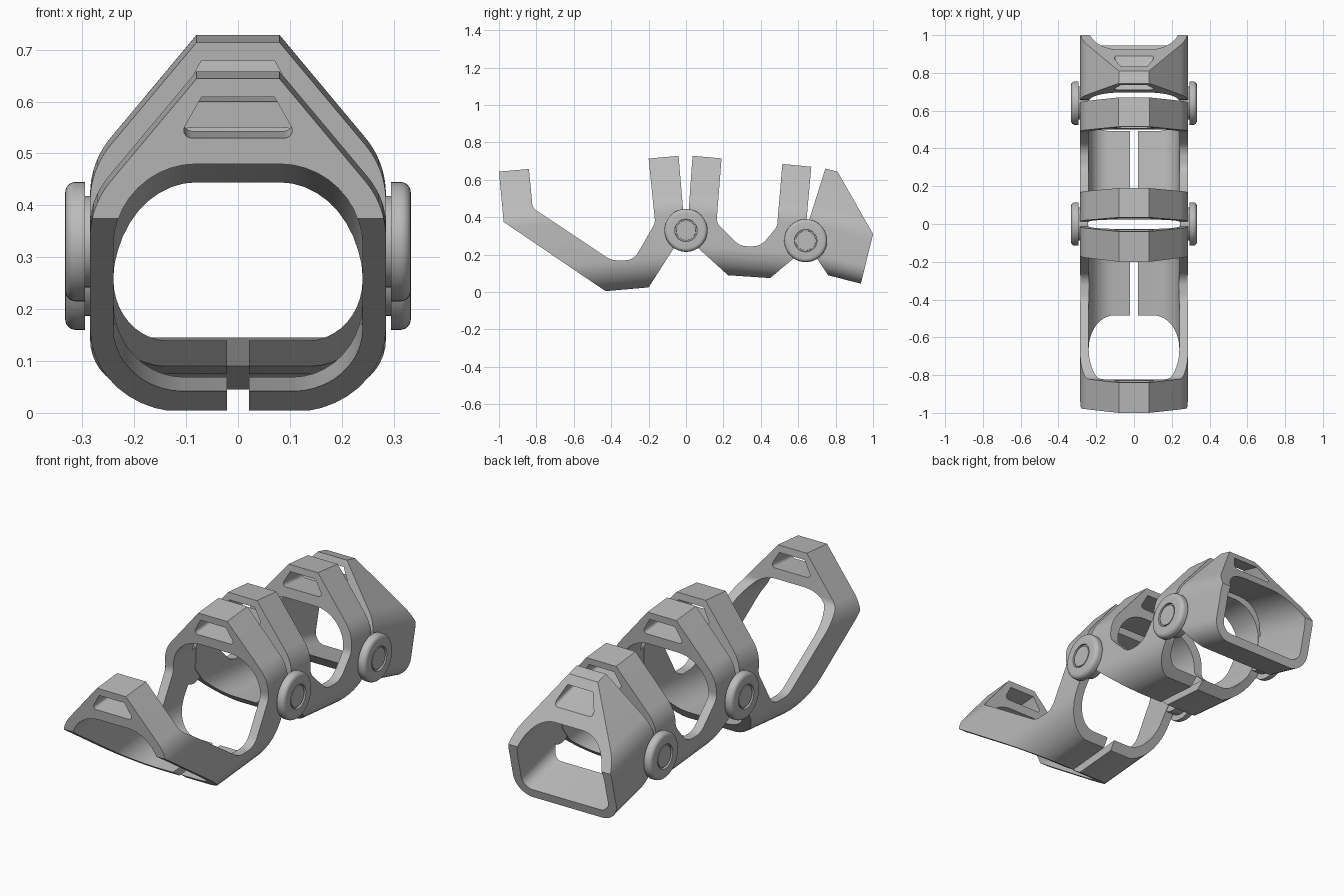
import bpy, bmesh, math
from mathutils import Vector, Matrix

cube = bpy.data.objects.get("Cube")
if cube:
    bpy.data.objects.remove(cube)

grey = bpy.data.materials.new("plain grey")
grey.use_nodes = True
COLOUR = (0.5, 0.5, 0.5, 1)
grey.diffuse_color = COLOUR
grey.node_tree.nodes["Principled BSDF"].inputs["Base Color"].default_value = COLOUR


def make_object(name, bm):
    bmesh.ops.recalc_face_normals(bm, faces=bm.faces)
    mesh = bpy.data.meshes.new(name)
    bm.to_mesh(mesh)
    bm.free()
    mesh.materials.append(grey)
    ob = bpy.data.objects.new(name, mesh)
    bpy.context.collection.objects.link(ob)
    return ob


def rounded(corners, steps=10):
    """Outline from (a, b[, radius]) corners, with arcs where a radius is given."""
    out = []
    for i, c in enumerate(corners):
        p = Vector(c[:2])
        r = c[2] if len(c) > 2 else 0
        if not r:
            out.append(p)
            continue
        u = (Vector(corners[i - 1][:2]) - p).normalized()
        v = (Vector(corners[(i + 1) % len(corners)][:2]) - p).normalized()
        half = math.acos(u.dot(v)) / 2
        centre = p + (u + v).normalized() * (r / math.sin(half))
        reach = r / math.tan(half)
        first = p + u * reach - centre
        last = p + v * reach - centre
        a0 = math.atan2(first.y, first.x)
        turn = math.atan2(last.y, last.x) - a0
        turn = (turn + math.pi) % math.tau - math.pi
        for k in range(steps + 1):
            a = a0 + turn * k / steps
            out.append(centre + Vector((math.cos(a), math.sin(a))) * r)
    return out


def prism(name, outline, place, depth):
    """Extrude an outline; place(a, b, d) maps it into space."""
    bm = bmesh.new()
    rings = [[bm.verts.new(place(p.x, p.y, d)) for p in outline] for d in depth]
    for ring in rings:
        bm.faces.new(ring)
    n = len(outline)
    for i in range(n):
        j = (i + 1) % n
        bm.faces.new((rings[0][i], rings[0][j], rings[1][j], rings[1][i]))
    return make_object(name, bm)


def boolean(target, tool, operation):
    mod = target.modifiers.new("cut", "BOOLEAN")
    mod.operation, mod.solver, mod.object = operation, "EXACT", tool
    bpy.context.view_layer.update()
    bpy.context.view_layer.objects.active = target
    bpy.ops.object.modifier_apply(modifier=mod.name)
    bpy.data.objects.remove(tool)


def smooth(ob):
    bpy.ops.object.select_all(action="DESELECT")
    ob.select_set(True)
    bpy.context.view_layer.objects.active = ob
    bpy.ops.object.shade_smooth_by_angle(angle=math.radians(30))


def mirrored(right_half):
    return right_half + [(-c[0],) + tuple(c[1:]) for c in reversed(right_half)]


WALL = 0.045


def segment(name, side, hinge, tilt, bottom, radius, slit=True):
    """A shell: side profile crossed with a tilted, hollow cross-section."""
    frame = Matrix.Translation((0, *hinge)) @ Matrix.Rotation(math.radians(tilt), 4, "X")
    along = lambda a, b, d: frame @ Vector((a, d, b))
    across = lambda a, b, d: Vector((d, a, b))
    span = (-1.5, 1.5)
    outer = mirrored([(0.08, 0.40), (0.285, 0.154, 0.17), (0.285, bottom, radius)])
    hole = mirrored([(0.24, 0.235, 0.16), (0.24, bottom + WALL, radius - WALL)])
    window = mirrored([(0.07, 0.365), (0.115, 0.285, 0.015)])
    body = prism(name, rounded(side), across, (-0.5, 0.5))
    boolean(body, prism("section", rounded(outer), along, span), "INTERSECT")
    boolean(body, prism("hollow", rounded(hole), along, span), "DIFFERENCE")
    boolean(body, prism("window", rounded(window), along, span), "DIFFERENCE")
    if slit:
        gap = mirrored([(0.021, bottom + 0.08), (0.021, bottom - 0.1)])
        boolean(body, prism("slit", rounded(gap), along, span), "DIFFERENCE")
    smooth(body)


HINGE_1, HINGE_2 = (0.0, 0.33), (0.64, 0.275)

# Front shell with the raised arch
segment("front_shell", [
    (-1, 0.645), (-0.84, 0.66), (-0.82, 0.45, 0.05), (-0.40, 0.17, 0.1),
    (-0.28, 0.17, 0.08), (-0.165, 0.37, 0.06), (-0.2, 0.715), (-0.04, 0.73),
    (-0.012, 0.40), (-0.008, 0.31), (-0.065, 0.235), (-0.2, 0.025),
    (-0.43, 0.005), (-0.975, 0.375)], HINGE_1, 5, -0.29, 0.18)

# Middle shell with two arches
segment("middle_shell", [
    (0.035, 0.73), (0.19, 0.715), (0.163, 0.37, 0.06), (0.29, 0.245, 0.09),
    (0.40, 0.245, 0.09), (0.487, 0.35, 0.06), (0.515, 0.685), (0.67, 0.67),
    (0.642, 0.36), (0.632, 0.26), (0.575, 0.18), (0.45, 0.075),
    (0.225, 0.09), (0.065, 0.235), (0.008, 0.31), (0.012, 0.40)],
    HINGE_1, -5, -0.22, 0.15)

# Rear shell with the sloping top
segment("rear_shell", [
    (0.745, 0.66), (0.81, 0.645), (1, 0.31), (0.935, 0.045), (0.76, 0.09),
    (0.70, 0.18), (0.648, 0.26), (0.66, 0.39)],
    HINGE_2, -14.5, -0.15, 0.10, slit=False)


def hinge_disc(name, centre, sign):
    # Lathe profile as (distance from the middle, radius)
    rim = [(0.313 + 0.02 * math.sin(t), 0.095 + 0.02 * math.cos(t))
           for t in [math.pi / 2 * (1 - k / 6) for k in range(7)]]
    profile = [(0.33, 0), (0.33, 0.052), (0.322, 0.053), (0.322, 0.059),
               (0.333, 0.060)] + rim + [(0.295, 0.115), (0.295, 0.088),
               (0.243, 0.088), (0.243, 0)]
    bm = bmesh.new()
    verts = [bm.verts.new((sign * x, centre[0], centre[1] + r)) for x, r in profile]
    edges = [bm.edges.new(pair) for pair in zip(verts, verts[1:])]
    bmesh.ops.spin(bm, geom=verts + edges, cent=(0, *centre), axis=(1, 0, 0),
                   angle=math.tau, steps=48, use_merge=True)
    bmesh.ops.remove_doubles(bm, verts=bm.verts, dist=1e-5)
    smooth(make_object(name, bm))


# Hinge discs on both sides
for label, centre in (("front", HINGE_1), ("rear", HINGE_2)):
    for side, sign in (("left", 1), ("right", -1)):
        hinge_disc(f"{label}_hinge_{side}", centre, sign)
